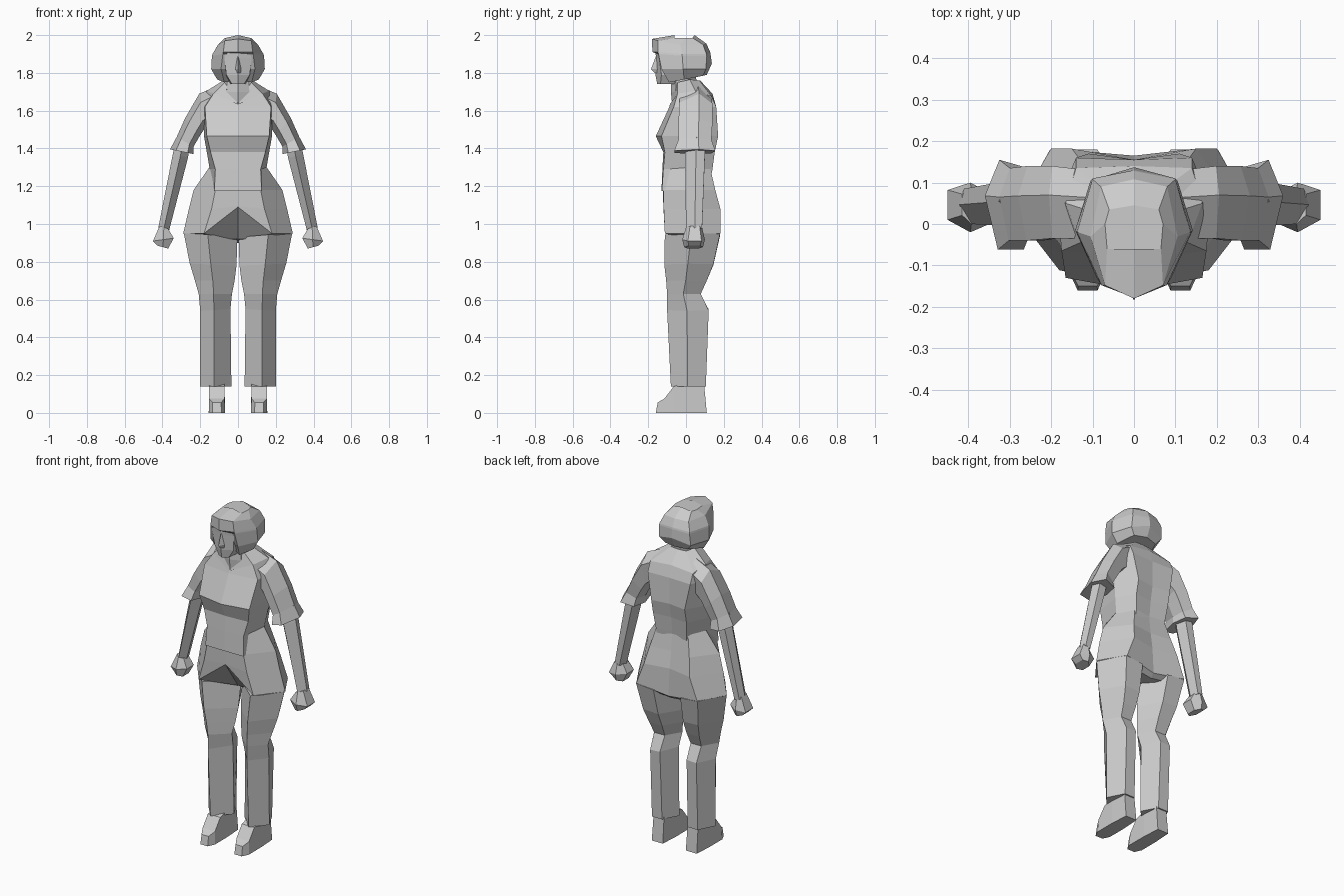
import bpy, bmesh

grey = bpy.data.materials.new("plain grey")
grey.diffuse_color = (0.6, 0.6, 0.6, 1)


def loft(name, rings):
    """Skin a stack of closed rings and cap both ends."""
    bm = bmesh.new()
    loops = [[bm.verts.new(p) for p in r] for r in rings]
    n = len(loops[0])
    for a, b in zip(loops, loops[1:]):
        for i in range(n):
            j = (i + 1) % n
            bm.faces.new((a[i], a[j], b[j], b[i]))
    bm.faces.new(loops[0])
    bm.faces.new(loops[-1])
    bmesh.ops.recalc_face_normals(bm, faces=bm.faces)
    me = bpy.data.meshes.new(name)
    bm.to_mesh(me)
    bm.free()
    me.materials.append(grey)
    ob = bpy.data.objects.new(name, me)
    bpy.context.collection.objects.link(ob)
    return ob


def body(name, halves):
    """Loft from half rings (front centre to back centre), mirrored in x."""
    rings = []
    for z, pts in halves:
        half = [(p[0], p[1], p[2] if len(p) > 2 else z) for p in pts]
        rings.append(half + [(-x, y, h) for x, y, h in reversed(half) if x > 0])
    return loft(name, rings)


def limbs(name, shape, stations):
    """Left and right limb; station = outer x, z, inner x, z, front y, back y."""
    for side, s in (("left", 1), ("right", -1)):
        rings = []
        for xo, zo, xi, zi, yf, yb in stations:
            rings.append([(s * (xi + (xo - xi) * u), yf + (yb - yf) * v,
                           zi + (zo - zi) * u) for u, v in shape])
        loft(side + "_" + name, rings)


# shirt body, hem to collar
body("shirt", [
    (1.175, [(0, -.13), (.125, -.128), (.15, .02), (.10, .12), (0, .12)]),
    (1.29, [(0, -.125), (.12, -.12), (.15, .03), (.10, .14), (0, .13)]),
    (1.38, [(0, -.12), (.145, -.112), (.165, .04), (.11, .152), (0, .14)]),
    (1.465, [(0, -.16), (.165, -.13), (.18, .05), (.11, .17), (0, .155)]),
    (1.62, [(0, -.088), (.175, -.065), (.185, .05), (.14, .16), (0, .155)]),
    (1.69, [(0, -.085, 1.635), (.13, -.045), (.165, .05, 1.705), (.14, .135, 1.675), (0, .14)]),
    (1.76, [(0, -.075, 1.635), (.07, -.045, 1.75), (.07, .02, 1.765),
            (.05, .07), (0, .075)]),
])

# pelvis with raised groin edge
body("pelvis", [
    (1.31, [(0, -.10), (.11, -.10), (.145, .03), (.10, .125), (0, .125)]),
    (1.18, [(0, -.122), (.12, -.12), (.235, .02), (.13, .155), (0, .14)]),
    (1.08, [(0, -.12, 1.095), (.14, -.118), (.26, .02), (.15, .182), (0, .155)]),
    (.95, [(0, -.118, 1.09), (.18, -.112), (.29, .03), (.20, .182), (0, .165, .92)]),
    (.92, [(0, .0), (.08, .0), (.24, .03), (.17, .15, .92), (0, .14, .9)]),
])

# trouser legs
leg_shape = [(.55, 0), (1, .48), (.7, 1), (.3, 1), (0, .5)]
limbs("trouser_leg", leg_shape, [
    (.288, .955, .003, .93, -.112, .18),
    (.255, .79, .008, .78, -.115, .145),
    (.228, .70, .018, .70, -.105, .11),
    (.208, .63, .032, .63, -.10, .078),
    (.20, .54, .04, .55, -.10, .12),
    (.20, .14, .035, .14, -.08, .105),
])

# short sleeves
sleeve_shape = [(1, .6), (.75, 0), (.25, 0), (0, .5), (.12, .9), (.72, 1)]
limbs("sleeve", sleeve_shape, [
    (.11, 1.73, .11, 1.56, -.035, .13),
    (.205, 1.69, .18, 1.50, -.035, .14),
    (.28, 1.56, .20, 1.47, -.04, .14),
    (.325, 1.46, .235, 1.41, -.04, .135),
    (.36, 1.395, .235, 1.37, -.062, .155),
])

# bare arms and hands
diamond = [(1, .55), (.5, 0), (0, .45), (.25, 1), (.8, 1)]
limbs("arm", diamond, [
    (.325, 1.46, .25, 1.44, .0, .10),
    (.345, 1.37, .265, 1.35, -.005, .10),
    (.422, .98, .365, .965, .0, .085),
])
limbs("hand", [(1, .25), (.5, 0), (0, .2), (0, .75), (.5, 1), (1, .85)], [
    (.415, .99, .37, .975, .0, .085),
    (.45, .91, .34, .925, -.02, .10),
    (.425, .885, .37, .87, -.01, .09),
])

# shoes, heel to toe: top y, sole y, top z, half width
for side, s in (("left", 1), ("right", -1)):
    rings = []
    for y_top, y_low, top, w in ((.095, .11, .16, .036), (.0, .0, .16, .043),
                                 (-.065, -.065, .14, .043), (-.115, -.12, .075, .043),
                                 (-.15, -.16, .055, .024)):
        c = .112
        rings.append([(s * (c - w), y_low, 0), (s * (c + w), y_low, 0),
                      (s * (c + w * .95), y_top, top), (s * (c - w * .95), y_top, top)])
    loft(side + "_shoe", rings)

# neck
body("neck", [
    (1.60, [(0, -.07), (.05, -.05), (.06, .02), (0, .07)]),
    (1.70, [(0, -.08), (.06, -.055), (.065, .01), (0, .06)]),
    (1.82, [(0, -.075), (.055, -.05), (.055, .01), (0, .05)]),
])

# bobbed hair framing the face
body("hair", [
    (2.0, [(0, -.06), (.065, -.06, 1.985), (.07, 0, 1.985), (.06, .035, 1.985), (0, .045)]),
    (1.98, [(0, -.18), (.07, -.148, 1.97), (.105, -.03, 1.95), (.08, .09, 1.95), (0, .108, 1.955)]),
    (1.91, [(0, -.178), (.078, -.148), (.135, -.02, 1.90), (.10, .108, 1.90), (0, .128)]),
    (1.90, [(0, -.145), (.08, -.146), (.138, -.02, 1.89), (.10, .11, 1.89), (0, .13)]),
    (1.82, [(0, -.10), (.09, -.13), (.142, -.015), (.105, .105), (0, .137, 1.85)]),
    (1.765, [(0, -.01), (.072, -.09, 1.75), (.11, -.01), (.075, .09, 1.785), (0, .11, 1.79)]),
])

# face and nose
body("face", [
    (1.93, [(0, -.165), (.07, -.145), (.075, 0), (0, .03)]),
    (1.88, [(0, -.158), (.072, -.142), (.075, 0), (0, .03)]),
    (1.79, [(0, -.162), (.062, -.13), (.07, 0), (0, .03)]),
    (1.74, [(0, -.152), (.032, -.135), (.04, -.05), (0, -.02, 1.76)]),
])
body("nose", [
    (1.89, [(0, -.159), (.006, -.15), (0, -.14)]),
    (1.82, [(0, -.185), (.018, -.15), (0, -.14)]),
    (1.80, [(0, -.165), (.018, -.15), (0, -.14)]),
])
